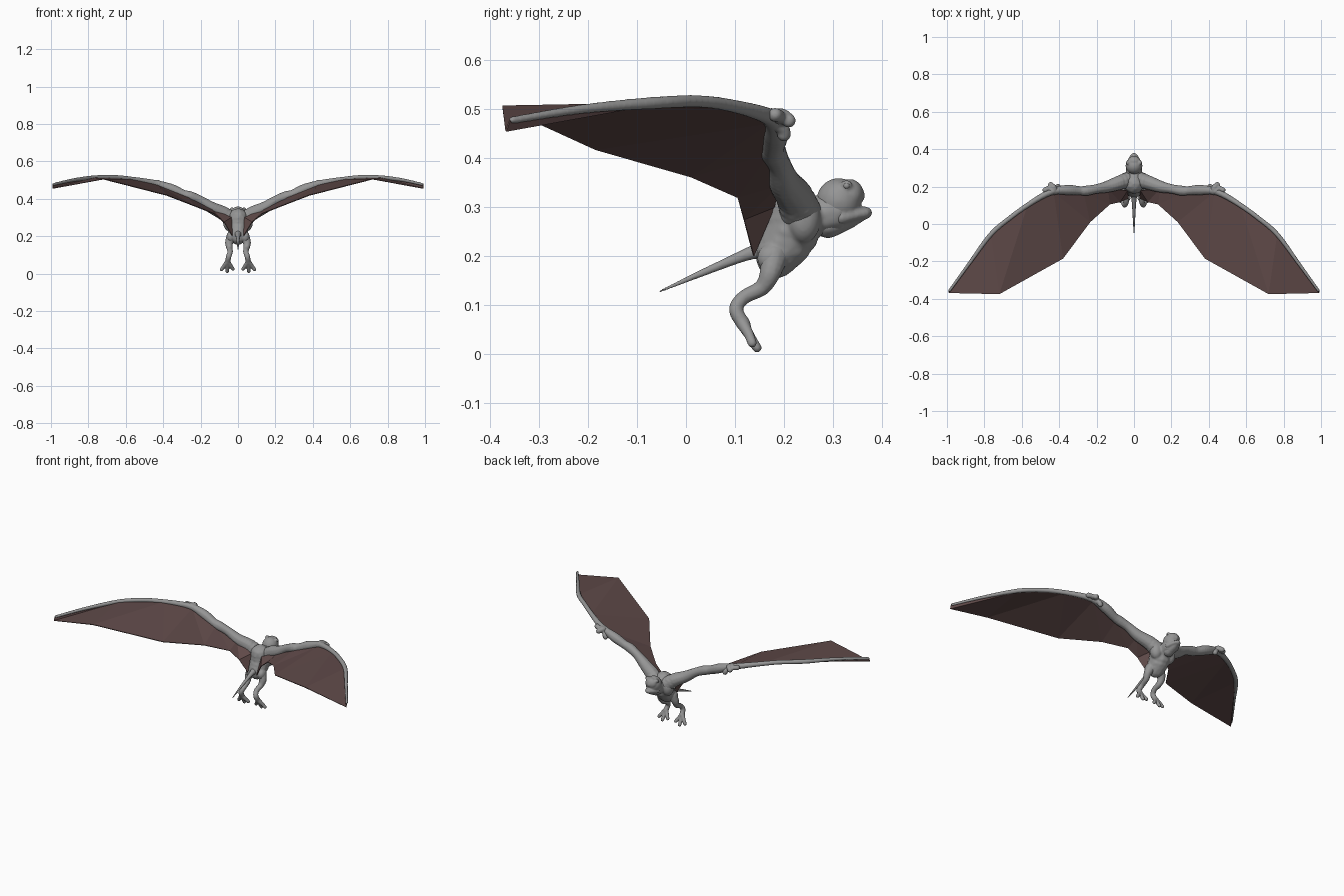
import bpy, bmesh
from mathutils import Vector, Matrix

cube = bpy.data.objects.get("Cube")
if cube:
    bpy.data.objects.remove(cube)


def material(name, colour):
    m = bpy.data.materials.new(name)
    m.use_nodes = True
    m.diffuse_color = colour
    m.node_tree.nodes["Principled BSDF"].inputs["Base Color"].default_value = colour
    return m


SKIN = material("grey skin", (0.30, 0.30, 0.30, 1))
WEB = material("brown membrane", (0.115, 0.068, 0.066, 1))


def finish(name, bm, mat):
    mesh = bpy.data.meshes.new(name)
    bm.to_mesh(mesh)
    bm.free()
    mesh.materials.append(mat)
    obj = bpy.data.objects.new(name, mesh)
    bpy.context.collection.objects.link(obj)
    return obj


def ball(bm, centre, size):
    """Ellipsoid flesh lump."""
    mat = Matrix.Translation(centre) @ Matrix.Diagonal((*size, 1))
    bmesh.ops.create_icosphere(bm, subdivisions=3, radius=1, matrix=mat)


def limb(bm, points):
    """Sweep a swelling round section through (x, y, z, radius) points."""
    pts = [Vector(p) for p in points]
    pts = [pts[0]] + pts + [pts[-1]]
    for a, b, c, d in zip(pts, pts[1:], pts[2:], pts[3:]):
        steps = max(2, int((c - b).length / (min(b.w, c.w) * 0.4)))
        for i in range(steps + 1):
            t = i / steps
            p = 0.5 * (2 * b + (c - a) * t + (2 * a - 5 * b + 4 * c - d) * t * t
                       + (3 * b - a - 3 * c + d) * t ** 3)
            bmesh.ops.create_icosphere(bm, subdivisions=2, radius=max(p.w, 0.003),
                                       matrix=Matrix.Translation(p.xyz))


def fuse(name, bm, voxel, mirror=False):
    """Melt the overlapping lumps into one smooth skin."""
    obj = finish(name, bm, SKIN)
    remesh = obj.modifiers.new("fuse", 'REMESH')
    remesh.mode = 'VOXEL'
    remesh.voxel_size = voxel
    remesh.use_smooth_shade = True
    smooth = obj.modifiers.new("soften", 'SMOOTH')
    smooth.factor = 0.5
    smooth.iterations = 4
    if mirror:
        obj.modifiers.new("mirror", 'MIRROR').use_mirror_merge = False
    return obj


# Torso, neck and shoulders
bm = bmesh.new()
limb(bm, [(0, .215, .295, .055), (0, .215, .25, .060), (0, .19, .21, .051), (0, .182, .188, .036)])
limb(bm, [(0, .225, .28, .05), (0, .265, .28, .043), (0, .30, .29, .045)])
for s in (-1, 1):
    ball(bm, (s * .045, .24, .275), (.035, .035, .05))
    ball(bm, (s * .04, .175, .195), (.022, .03, .03))
fuse("torso", bm, .005)

# Head with an open beak-like mouth
bm = bmesh.new()
ball(bm, (0, .312, .312), (.045, .046, .047))
ball(bm, (0, .335, .325), (.036, .028, .032))
limb(bm, [(0, .335, .328, .026), (0, .352, .325, .014), (0, .357, .318, .008)])
limb(bm, [(0, .29, .268, .033), (0, .325, .276, .025), (0, .352, .284, .017), (0, .368, .288, .013)])
for s in (-1, 1):
    limb(bm, [(s * .028, .318, .278, .014), (s * .02, .345, .283, .011), (s * .008, .366, .287, .011)])
    ball(bm, (s * .033, .328, .345), (.009, .012, .01))
fuse("head", bm, .004)

# Eyes set into the brow
bm = bmesh.new()
for s in (-1, 1):
    ball(bm, (s * .039, .328, .343), (.005, .006, .006))
eyes = finish("eyes", bm, SKIN)
for f in eyes.data.polygons:
    f.use_smooth = True

# Tail
bm = bmesh.new()
limb(bm, [(0, .165, .212, .024), (0, .13, .205, .014), (0, .04, .168, .008), (0, -.052, .128, .003)])
fuse("tail", bm, .003)

# Wing arms with muscles and the long outer finger
bm = bmesh.new()
limb(bm, [(.03, .235, .285, .045), (.075, .222, .32, .040), (.14, .20, .352, .033),
          (.20, .188, .39, .026), (.255, .178, .413, .028), (.29, .178, .423, .025),
          (.35, .182, .45, .028), (.42, .178, .476, .021), (.48, .155, .49, .017),
          (.57, .10, .505, .014), (.66, .035, .515, .013), (.765, -.055, .513, .013),
          (.88, -.21, .50, .010), (.985, -.355, .477, .008)])
fuse("wing_arm", bm, .004, True)

# Clawed hand at the wrist
bm = bmesh.new()
limb(bm, [(.425, .175, .478, .02), (.43, .195, .485, .017), (.445, .21, .476, .015)])
limb(bm, [(.42, .175, .475, .018), (.412, .198, .46, .014), (.405, .20, .448, .015)])
limb(bm, [(.435, .175, .485, .018), (.455, .19, .485, .014), (.475, .182, .488, .015)])
fuse("wing_hand", bm, .004, True)

# Legs and three-toed feet
bm = bmesh.new()
limb(bm, [(.032, .18, .20, .030), (.048, .172, .165, .022), (.045, .155, .135, .017),
          (.042, .118, .115, .015), (.050, .102, .09, .015), (.055, .118, .06, .015)])
for x, y, z in ((.088, .135, .022), (.058, .145, .012), (.027, .138, .024)):
    limb(bm, [(.055, .114, .065, .014), (.055 + (x - .055) * .6, .128, .040, .011), (x, y, z, .010)])
fuse("leg", bm, .0035, True)

# Wing membrane stretched from arm to trailing edge and hip
lead = [(.035, .18, .30), (.14, .19, .345), (.27, .17, .41), (.43, .17, .472),
        (.57, .10, .503), (.765, -.06, .511), (.99, -.36, .476)]
trail = [(.03, .138, .20), (.075, .118, .275), (.13, .105, .32), (.235, .01, .362),
         (.38, -.185, .418), (.72, -.375, .505), (.99, -.368, .455)]
bm = bmesh.new()
rows = [[bm.verts.new(p) for p in edge] for edge in (lead, trail)]
for i in range(len(lead) - 1):
    a, b, c, d = rows[0][i], rows[0][i + 1], rows[1][i + 1], rows[1][i]
    bm.faces.new((a, d, c))
    bm.faces.new((a, c, b))
web = finish("wing_membrane", bm, WEB)
thick = web.modifiers.new("thickness", 'SOLIDIFY')
thick.thickness = .004
thick.offset = 0
web.modifiers.new("mirror", 'MIRROR').use_mirror_merge = False
